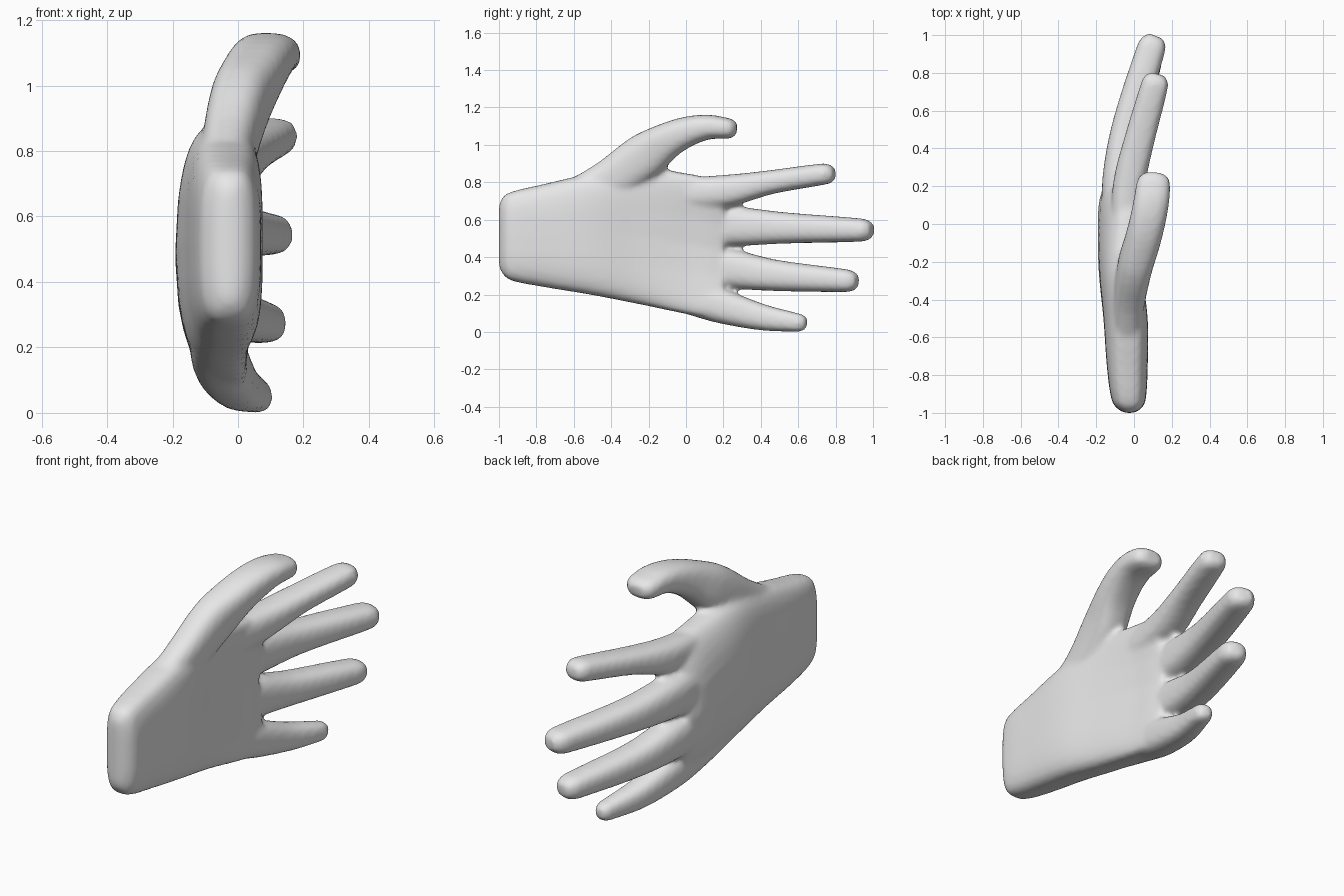
import bpy, bmesh, math
from mathutils import Vector

if "Cube" in bpy.data.objects:
    bpy.data.objects.remove(bpy.data.objects["Cube"], do_unlink=True)

SIDES, STEPS = 32, 5


def smooth_path(rows):
    """Interpolate section rows smoothly, spaced by the distance between centres."""
    rows = [Vector(r) for r in rows]
    s = [0.0]
    for a, b in zip(rows, rows[1:]):
        s.append(s[-1] + (b - a).to_3d().length)
    last = len(rows) - 1
    slope = []
    for i in range(last + 1):
        lo, hi = max(i - 1, 0), min(i + 1, last)
        slope.append((rows[hi] - rows[lo]) / (s[hi] - s[lo]))
    out = []
    for i in range(last):
        d = s[i + 1] - s[i]
        for k in range(STEPS):
            t = k / STEPS
            h = t * t * (3 - 2 * t)
            out.append(rows[i] * (1 - h) + rows[i + 1] * h
                       + slope[i] * d * t * (1 - t) ** 2
                       - slope[i + 1] * d * t * t * (1 - t))
    return out + [rows[-1]]


def loft(bm, rows, power, straight=False):
    """Rows are x, y, z, half width, half thickness, arch of the section."""
    rows = smooth_path(rows)
    rings = []
    for i, r in enumerate(rows):
        c = Vector(r[:3])
        tan = Vector((0, 1, 0))
        if not straight:
            tan = Vector(rows[min(i + 1, len(rows) - 1)][:3]) - Vector(rows[max(i - 1, 0)][:3])
            tan.normalize()
        wide = Vector((1, 0, 0)).cross(tan).normalized()
        thick = tan.cross(wide)
        ring = []
        for k in range(SIDES):
            a = 2 * math.pi * k / SIDES
            u = math.copysign(abs(math.cos(a)) ** (2 / power), math.cos(a))
            v = math.copysign(abs(math.sin(a)) ** (2 / power), math.sin(a))
            ring.append(bm.verts.new(c + wide * r[3] * v + thick * (r[4] * u + r[5] * v * v)))
        rings.append(ring)
    for a, b in zip(rings, rings[1:]):
        for k in range(SIDES):
            j = (k + 1) % SIDES
            bm.faces.new((a[k], a[j], b[j], b[k]))
    bm.faces.new(rings[0])
    bm.faces.new(rings[-1])


def digit(bm, rows, tip):
    """A finger with a rounded end; rows are x, y, z, half width, half thickness."""
    x, y, z, w, t = rows[-1]
    ends = [(x + tip[0] * f, y + tip[1] * f, z + tip[2] * f, w * g, t * g)
            for f, g in ((0.6, 0.88), (1, 0.55))]
    loft(bm, [r + (0,) for r in rows + ends], 2.6)


bm = bmesh.new()

# Palm and wrist, flat at the wrist and arched across the knuckles
loft(bm, [
    (-0.025, -1.0, 0.515, 0.165, 0.025, 0),
    (-0.025, -0.98, 0.515, 0.205, 0.06, 0),
    (-0.028, -0.94, 0.512, 0.235, 0.088, 0),
    (-0.035, -0.77, 0.515, 0.273, 0.107, 0),
    (-0.045, -0.5, 0.523, 0.326, 0.117, 0.01),
    (-0.075, -0.25, 0.515, 0.367, 0.112, 0.03),
    (-0.093, 0, 0.472, 0.376, 0.099, 0.06),
    (-0.093, 0.12, 0.45, 0.372, 0.092, 0.07),
    (-0.085, 0.2, 0.435, 0.35, 0.076, 0.07),
], 3.4, straight=True)

# Index finger
digit(bm, [(-0.05, -0.02, 0.74, 0.085, 0.075), (-0.025, 0.22, 0.755, 0.085, 0.084),
           (0.03, 0.45, 0.8, 0.064, 0.08), (0.108, 0.73, 0.843, 0.057, 0.072)],
      (0.015, 0.065, 0.004))
# Middle finger
digit(bm, [(-0.092, 0.03, 0.57, 0.105, 0.078), (-0.08, 0.25, 0.565, 0.106, 0.086),
           (-0.033, 0.52, 0.556, 0.084, 0.083), (0.088, 0.92, 0.545, 0.063, 0.076)],
      (0.028, 0.075, -0.002))
# Ring finger
digit(bm, [(-0.095, 0.0, 0.365, 0.105, 0.078), (-0.082, 0.22, 0.34, 0.106, 0.086),
           (-0.035, 0.47, 0.303, 0.084, 0.081), (0.072, 0.84, 0.275, 0.062, 0.072)],
      (0.026, 0.077, -0.006))
# Little finger
digit(bm, [(-0.075, -0.22, 0.245, 0.09, 0.07), (-0.065, 0.0, 0.19, 0.09, 0.08),
           (-0.043, 0.18, 0.14, 0.092, 0.08), (0.0, 0.4, 0.08, 0.071, 0.067),
           (0.053, 0.585, 0.051, 0.051, 0.051)],
      (0.012, 0.06, -0.006))
# Thumb, growing out of the upper edge of the palm
digit(bm, [(-0.04, -0.68, 0.69, 0.08, 0.07), (-0.027, -0.42, 0.807, 0.11, 0.083),
           (0.006, -0.22, 0.942, 0.122, 0.092), (0.045, -0.09, 1.028, 0.095, 0.095),
           (0.073, 0.02, 1.075, 0.079, 0.095), (0.092, 0.12, 1.095, 0.066, 0.094),
           (0.102, 0.205, 1.09, 0.057, 0.09)],
      (0.004, 0.066, -0.008))

bmesh.ops.recalc_face_normals(bm, faces=bm.faces[:])
mesh = bpy.data.meshes.new("hand")
bm.to_mesh(mesh)
bm.free()
hand = bpy.data.objects.new("hand", mesh)
bpy.context.collection.objects.link(hand)
bpy.context.view_layer.objects.active = hand
hand.select_set(True)

# Fuse the parts into one skin and soften the joins
fuse = hand.modifiers.new("fuse", "REMESH")
fuse.mode = "VOXEL"
fuse.voxel_size = 0.015
soften = hand.modifiers.new("soften", "SMOOTH")
soften.factor = 0.5
soften.iterations = 6
for name in ("fuse", "soften"):
    bpy.ops.object.modifier_apply(modifier=name)
bpy.ops.object.shade_smooth()

# Plain grey skin
grey = bpy.data.materials.new("light grey")
grey.use_nodes = True
grey.diffuse_color = (0.8, 0.8, 0.8, 1)
grey.node_tree.nodes["Principled BSDF"].inputs["Base Color"].default_value = (0.8, 0.8, 0.8, 1)
hand.data.materials.clear()
hand.data.materials.append(grey)
